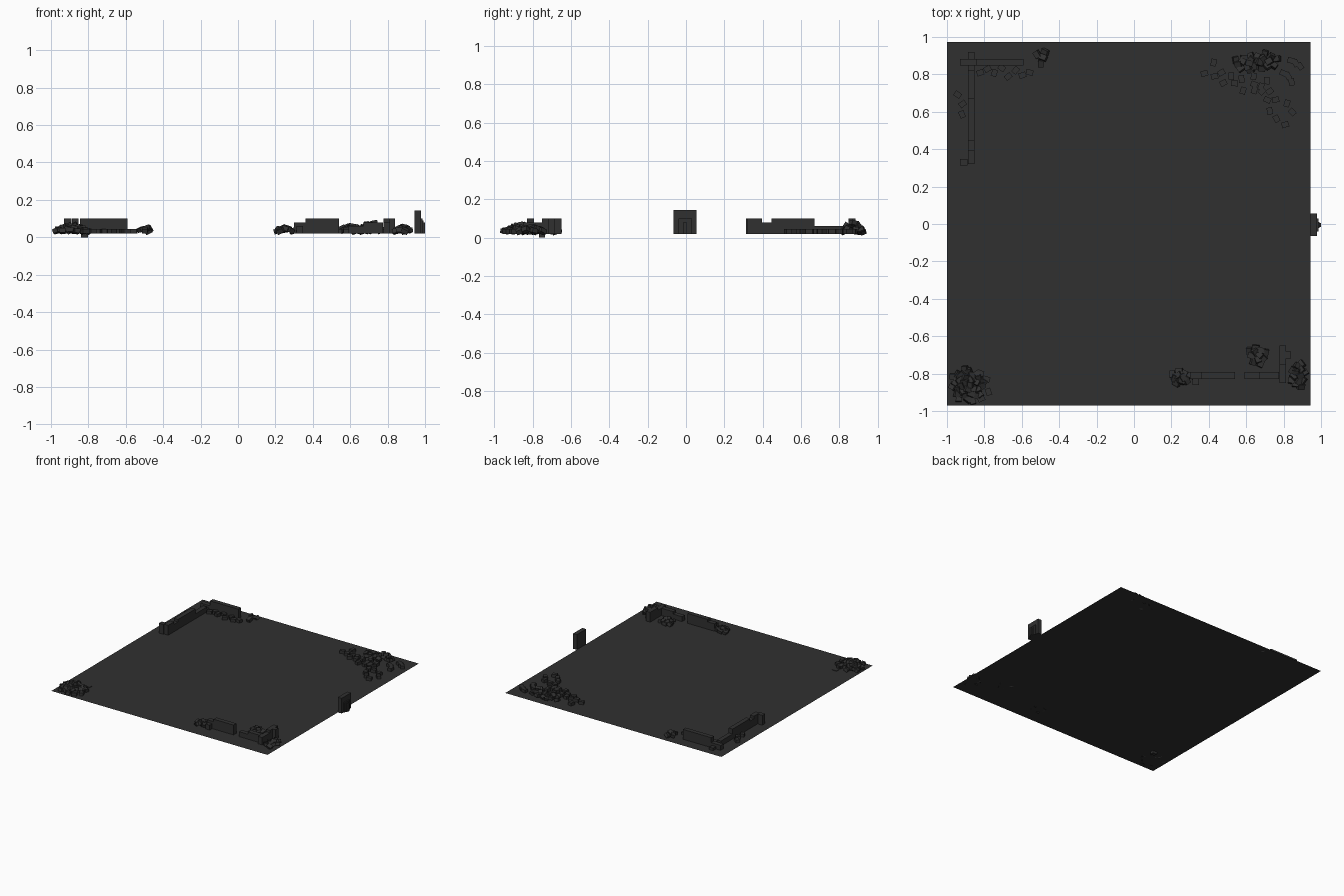
import bpy, bmesh, math, random
from mathutils import Euler, Matrix, Vector

cube = bpy.data.objects.get("Cube")
if cube:
    bpy.data.objects.remove(cube, do_unlink=True)

random.seed(4)
FLOOR = 0.02
COURSE = 0.02
BRICK = Vector((0.038, 0.03, 0.024))
BRICK_LENGTH = 0.05
WALL_THICKNESS = 0.036


def make_material(name, value):
    material = bpy.data.materials.new(name)
    material.use_nodes = True
    color = (value, value, value, 1)
    material.diffuse_color = color
    shader = material.node_tree.nodes["Principled BSDF"]
    shader.inputs["Base Color"].default_value = color
    return material


stone = make_material("dark grey stone", 0.03)


def finish(name, bm):
    mesh = bpy.data.meshes.new(name)
    bm.to_mesh(mesh)
    bm.free()
    mesh.materials.append(stone)
    obj = bpy.data.objects.new(name, mesh)
    bpy.context.collection.objects.link(obj)


def add_block(bm, center, size, rotation=(0, 0, 0)):
    matrix = Matrix.LocRotScale(Vector(center), Euler(rotation), Vector(size))
    bmesh.ops.create_cube(bm, size=1, matrix=matrix)


def block(name, center_x, center_y, width, depth, height):
    """One upright block that stands on the floor."""
    bm = bmesh.new()
    add_block(bm, (center_x, center_y, FLOOR + height / 2), (width, depth, height))
    finish(name, bm)


def ruined_wall(name, start, direction, runs):
    """Broken wall along an axis; each run is (bricks long, courses high)."""
    bm = bmesh.new()
    along = Vector((*direction, 0))
    across = Vector((direction[1], direction[0], 0))
    position = Vector((*start, FLOOR))
    for bricks, courses in runs:
        length = bricks * BRICK_LENGTH
        height = courses * COURSE
        center = position + along * length / 2
        center.z += height / 2
        add_block(bm, center, along * length + across * WALL_THICKNESS
                  + Vector((0, 0, height)))
        position += along * length
    finish(name, bm)


def heap(name, x, y, spread_x, spread_y, count, height):
    """Tumbled bricks in a spiral, highest in the middle."""
    bm = bmesh.new()
    for i in range(count):
        angle = i * math.radians(137)
        reach = math.sqrt((i + 0.5) / count)
        lift = BRICK.z / 2 + (height - BRICK.z) * (1 - reach)
        center = (x + spread_x * reach * math.cos(angle),
                  y + spread_y * reach * math.sin(angle), FLOOR + lift)
        tilt = Vector((random.uniform(-1, 1), random.uniform(-1, 1), 0)) / 2
        tilt.z = random.uniform(0, math.pi)
        add_block(bm, center, BRICK, tilt)
    finish(name, bm)


def trail(name, start, end, width, count):
    """Loose bricks lying flat along a strip, on alternating sides."""
    bm = bmesh.new()
    first, last = Vector((*start, FLOOR)), Vector((*end, FLOOR))
    side = (last - first).cross(Vector((0, 0, 1))).normalized()
    for i in range(count):
        center = first.lerp(last, (i + 0.5) / count)
        center += side * width / 2 * random.uniform(0.2, 1) * (-1) ** i
        center.z += BRICK.z / 2
        add_block(bm, center, BRICK, (0, 0, random.uniform(0, math.pi)))
    finish(name, bm)


# Thin ground sheet
bm = bmesh.new()
bmesh.ops.create_grid(bm, x_segments=1, y_segments=1, size=0.972,
                      matrix=Matrix.Translation((-0.028, 0.002, FLOOR)))
finish("ground", bm)

# Ruined walls at the back right corner
ruined_wall("back_right_side_wall", (-0.87, 0.32), (0, 1),
            [(1.5, 4), (1, 3), (4.5, 4), (3, 2), (2, 1)])
ruined_wall("back_right_wall_return", (-0.93, 0.33), (1, 0), [(0.8, 4)])
ruined_wall("back_right_back_wall", (-0.93, 0.865), (1, 0), [(1.7, 2), (5.1, 4)])

# Ruined walls at the front left corner
ruined_wall("front_left_outer_wall", (0.3, -0.81), (1, 0), [(1.2, 3), (3.6, 4)])
ruined_wall("front_left_inner_wall", (0.59, -0.81), (1, 0), [(1.6, 2), (2.1, 3)])
ruined_wall("front_left_side_wall", (0.795, -0.85), (0, 1), [(2, 3), (2, 4)])
ruined_wall("front_left_wall_return", (0.81, -0.7), (1, 0), [(0.6, 4)])
ruined_wall("front_left_wall_stub", (0.33, -0.86), (0, 1), [(0.7, 2)])

# Fallen bricks at the back right corner
trail("back_right_loose_bricks", (-0.84, 0.82), (-0.54, 0.8), 0.05, 8)
trail("back_right_side_bricks", (-0.94, 0.72), (-0.91, 0.56), 0.02, 3)
heap("back_right_heap", -0.5, 0.89, 0.04, 0.04, 4, 0.05)

# Wide spill of bricks at the back left corner
heap("back_left_heap", 0.6, 0.86, 0.07, 0.04, 12, 0.06)
heap("back_left_tall_heap", 0.71, 0.87, 0.06, 0.05, 10, 0.08)
trail("back_left_outer_spill", (0.37, 0.83), (0.69, 0.72), 0.1, 12)
trail("back_left_middle_spill", (0.65, 0.77), (0.84, 0.54), 0.1, 11)
trail("back_left_inner_spill", (0.8, 0.83), (0.88, 0.8), 0.12, 6)

# Rubble at the two front corners
heap("front_right_heap", -0.89, -0.86, 0.09, 0.09, 32, 0.06)
trail("front_right_loose_bricks", (-0.81, -0.78), (-0.8, -0.95), 0.06, 5)
heap("front_left_end_heap", 0.25, -0.82, 0.05, 0.04, 10, 0.05)
heap("front_left_inner_heap", 0.66, -0.7, 0.05, 0.05, 11, 0.05)
heap("front_left_corner_heap", 0.88, -0.81, 0.04, 0.07, 13, 0.05)

# Upright doorway on the left edge, with its stepped front
block("doorway_slab", 0.961, -0.005, 0.034, 0.12, 0.123)
block("doorway_frame", 0.982, -0.005, 0.008, 0.07, 0.08)
block("doorway_panel", 0.989, -0.005, 0.006, 0.034, 0.07)
block("doorway_front", 0.996, -0.005, 0.008, 0.02, 0.06)

# Brick sunk through the ground to the lowest level
bm = bmesh.new()
add_block(bm, (-0.82, -0.75, BRICK.z / 2), BRICK)
finish("sunken_brick", bm)
